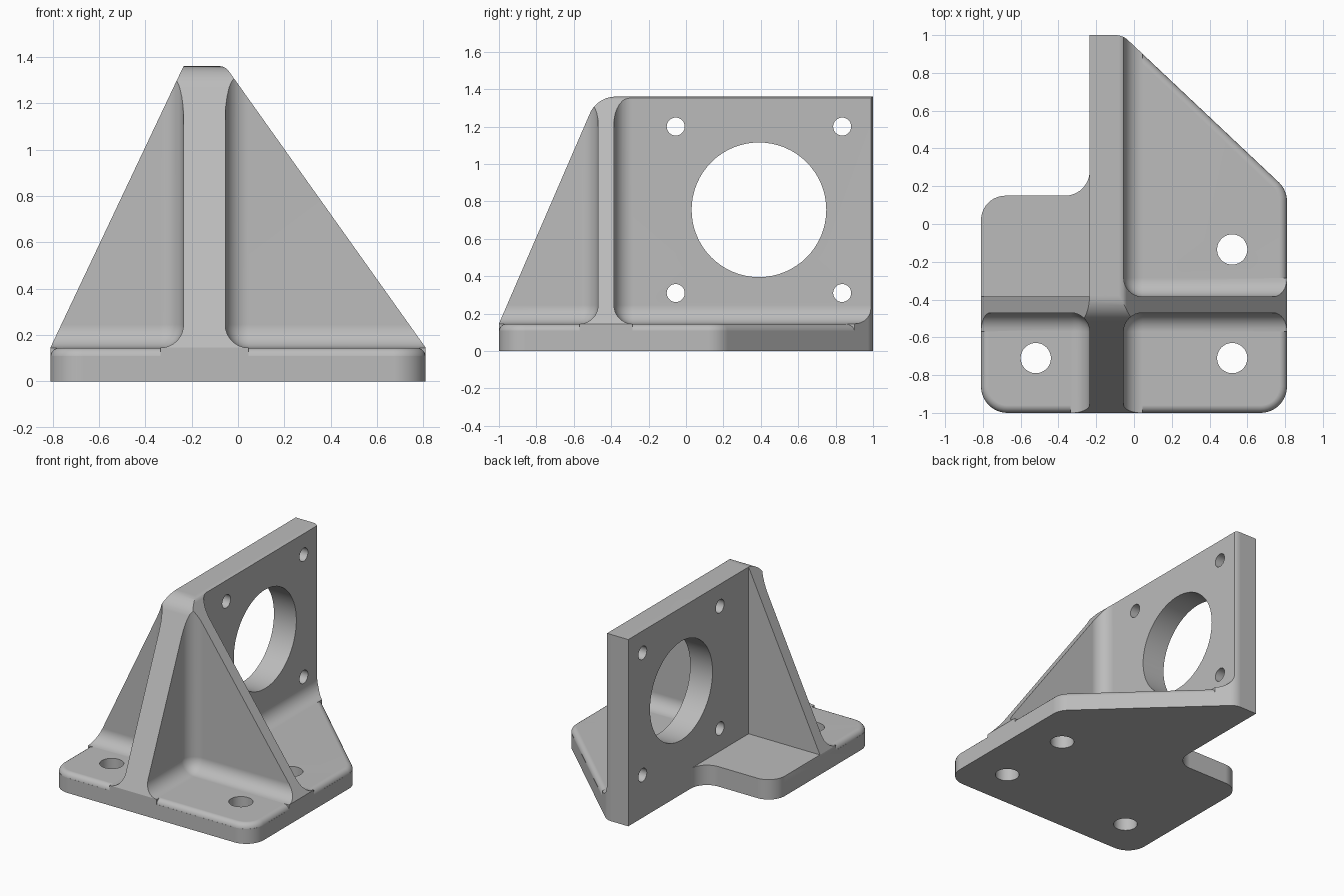
import bpy, bmesh, math
from mathutils import Vector, Matrix

cube = bpy.data.objects.get("Cube")
if cube:
    bpy.data.objects.remove(cube, do_unlink=True)

# Main dimensions
FLOOR, TOP, FILLET, RIM = 0.145, 1.36, 0.1, 0.04
WALL_L, WALL_R = -0.235, -0.055      # upright plate, in x
RIB_F, RIB_B = -0.47, -0.385         # cross rib, in y
FAR = 2.5

metal = bpy.data.materials.new("grey metal")
metal.use_nodes = True
grey = (0.5, 0.5, 0.5, 1)
metal.diffuse_color = grey
metal.node_tree.nodes["Principled BSDF"].inputs["Base Color"].default_value = grey


def finish(name, bm):
    bmesh.ops.recalc_face_normals(bm, faces=bm.faces)
    mesh = bpy.data.meshes.new(name)
    bm.to_mesh(mesh)
    bm.free()
    mesh.materials.append(metal)
    obj = bpy.data.objects.new(name, mesh)
    bpy.context.collection.objects.link(obj)
    return obj


def rounded(corners, steps=10):
    """Polygon from (a, b, radius) corners, each replaced by a tangent arc."""
    pts = []
    for i, (a, b, r) in enumerate(corners):
        p = Vector((a, b))
        if r == 0:
            pts.append(p)
            continue
        u = (Vector(corners[i - 1][:2]) - p).normalized()
        v = (Vector(corners[(i + 1) % len(corners)][:2]) - p).normalized()
        half = u.angle(v) / 2
        centre = p + (u + v).normalized() * r / math.sin(half)
        start = p + u * r / math.tan(half) - centre
        end = p + v * r / math.tan(half) - centre
        turn = start.angle_signed(end)
        for k in range(steps + 1):
            pts.append(centre + Matrix.Rotation(-turn * k / steps, 2) @ start)
    return pts


def prism(name, pts, axis, lo, hi, bevel_top=0):
    """Extrude a 2D polygon along x, y or z."""
    place = {"x": lambda p, h: (h, p.x, p.y),
             "y": lambda p, h: (p.x, h, p.y),
             "z": lambda p, h: (p.x, p.y, h)}[axis]
    bm = bmesh.new()
    rings = [[bm.verts.new(place(p, h)) for p in pts] for h in (lo, hi)]
    for ring in rings:
        bm.faces.new(ring)
    n = len(pts)
    for i in range(n):
        j = (i + 1) % n
        bm.faces.new((rings[0][i], rings[0][j], rings[1][j], rings[1][i]))
    bmesh.ops.recalc_face_normals(bm, faces=bm.faces)
    if bevel_top:
        edges = [e for e in bm.edges if all(v in rings[1] for v in e.verts)]
        bmesh.ops.bevel(bm, geom=edges, offset=bevel_top, segments=5,
                        profile=0.5, affect="EDGES")
    return finish(name, bm)


def box(name, lo, hi, radius=0):
    lo, hi = Vector(lo), Vector(hi)
    bm = bmesh.new()
    bmesh.ops.create_cube(bm, size=1)
    for v in bm.verts:
        v.co = (lo + hi) / 2 + v.co * (hi - lo)
    if radius:
        bmesh.ops.bevel(bm, geom=bm.edges[:], offset=radius, segments=8,
                        profile=0.5, affect="EDGES")
    return finish(name, bm)


def combine(obj, cutter, operation="DIFFERENCE"):
    mod = obj.modifiers.new("cut", "BOOLEAN")
    mod.operation, mod.solver, mod.object = operation, "EXACT", cutter
    bpy.context.view_layer.objects.active = obj
    bpy.ops.object.modifier_apply(modifier=mod.name)
    bpy.data.objects.remove(cutter, do_unlink=True)


def hole(obj, axis, a, b, radius):
    ring = [Vector((a + radius * math.cos(t * math.tau / 64),
                    b + radius * math.sin(t * math.tau / 64))) for t in range(64)]
    combine(obj, prism("hole_cutter", ring, axis, -0.5, 0.4), "DIFFERENCE")


# Footprint, then clipped by the rib slopes and by the upright plate slope
outline = rounded([(-0.81, -1, 0.14), (0.81, -1, 0.14), (0.81, 0.18, 0.14),
                   (-0.06, 1, 0.1), (WALL_L, 1, 0), (WALL_L, 0.15, 0.13),
                   (-0.81, 0.15, 0.13)])
bracket = prism("mounting_bracket", outline, "z", 0, 1.5)

rib_shape = rounded([(-0.831, -0.1, 0), (-0.831, 0.1, 0), (WALL_L, TOP, 0),
                     (WALL_R, TOP, 0.05), (0.842, 0.1, 0), (0.842, -0.1, 0)])
combine(bracket, prism("rib_slopes", rib_shape, "y", -FAR, FAR), "INTERSECT")

plate_shape = rounded([(-1.02, -0.1, 0), (-1.02, 0.1, 0), (-0.475, TOP + 0.0, 0.15),
                       (1.1, TOP, 0), (1.1, -0.1, 0)])
combine(bracket, prism("plate_slope", plate_shape, "x", -FAR, FAR), "INTERSECT")

# Pockets between plate and rib: three filleted, the back left one sharp
right, left = (WALL_R, FAR), (-FAR, WALL_L)
front, back = (-FAR, RIB_F), (RIB_B, FAR)
for xs, ys, radius in ((right, front, FILLET), (left, front, FILLET),
                       (right, back, FILLET), (left, back, 0)):
    combine(bracket, box("pocket", (xs[0], ys[0], FLOOR), (xs[1], ys[1], 3), radius))
    if radius:
        # Rounded upper rim of the base plate
        shift = [FILLET if s in (right, back) else -FILLET for s in (xs, ys)]
        rim = box("rim_cutter", (xs[0] + shift[0], ys[0] + shift[1], FLOOR - RIM + 0.004),
                  (xs[1] + shift[0], ys[1] + shift[1], 1))
        combine(rim, prism("rim_form", outline, "z", 0, FLOOR, RIM))
        combine(bracket, rim)

# Bore and bolt holes in the upright plate
hole(bracket, "x", 0.39, 0.755, 0.36)
for y in (-0.055, 0.835):
    for z in (0.31, 1.2):
        hole(bracket, "x", y, z, 0.048)

# Bolt holes in the base
for x, y in ((-0.52, -0.71), (0.52, -0.71), (0.52, -0.135)):
    hole(bracket, "z", x, y, 0.08)

bpy.ops.object.select_all(action="DESELECT")
bracket.select_set(True)
bpy.context.view_layer.objects.active = bracket
bpy.ops.object.shade_smooth_by_angle(angle=math.radians(30))
weighted = bracket.modifiers.new("clean_normals", "WEIGHTED_NORMAL")
weighted.keep_sharp = True
